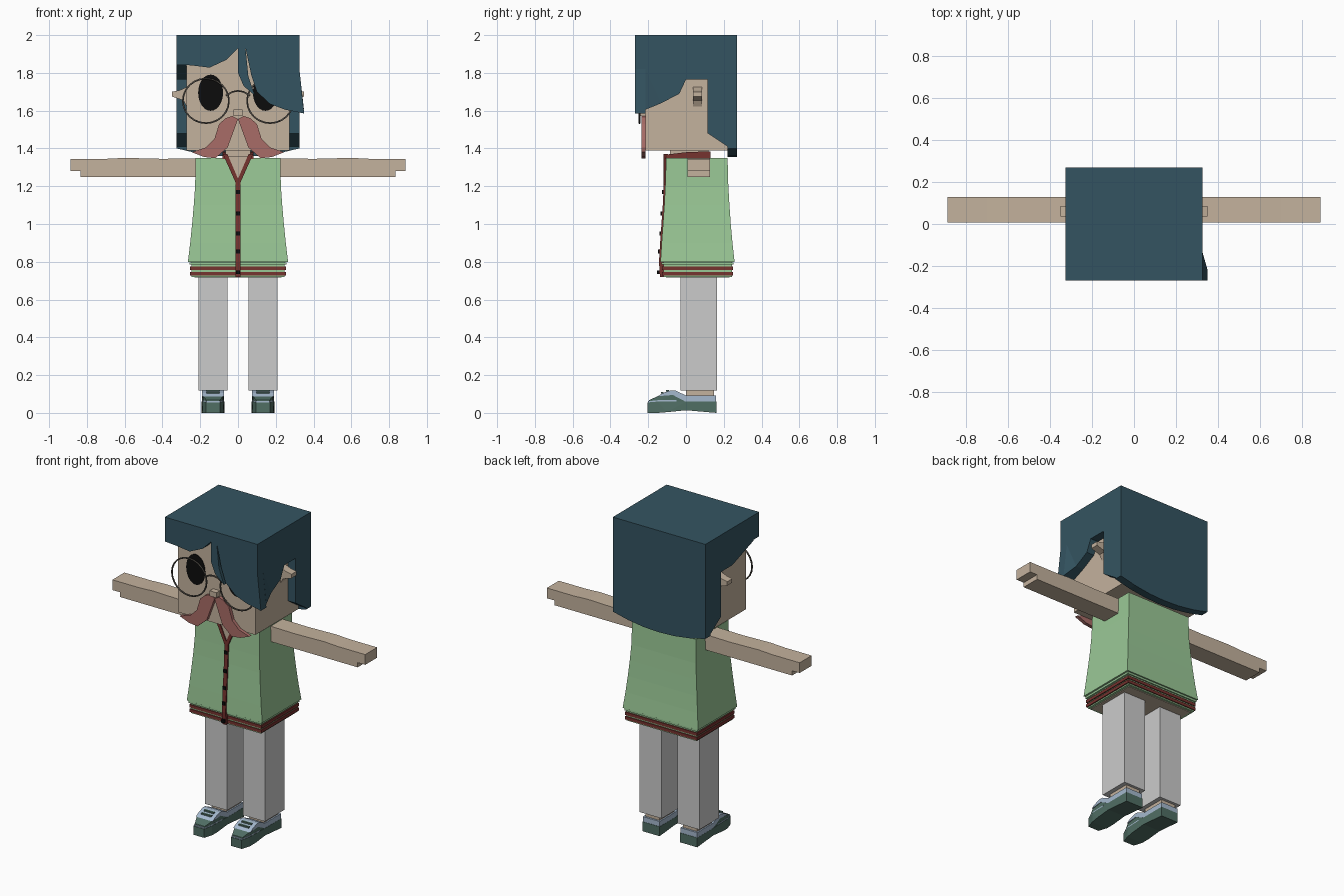
import bpy, bmesh, math

cube = bpy.data.objects.get("Cube")
if cube:
    bpy.data.objects.remove(cube, do_unlink=True)


def material(name, r, g, b):
    lin = [((c / 255 + 0.055) / 1.055) ** 2.4 for c in (r, g, b)] + [1]
    m = bpy.data.materials.new(name)
    m.use_nodes = True
    m.diffuse_color = lin
    m.node_tree.nodes["Principled BSDF"].inputs["Base Color"].default_value = lin
    return m


SKIN = material("skin", 196, 178, 157)
HAIR = material("hair blue", 52, 84, 97)
GREEN = material("vest green", 154, 200, 150)
RED = material("trim red", 118, 51, 47)
ROSE = material("moustache rose", 168, 108, 103)
GREY = material("trouser grey", 203, 203, 203)
BLACK = material("black", 12, 12, 12)
WIRE = material("spectacle wire", 80, 76, 70)
SOLE = material("shoe green", 80, 110, 100)
UPPER = material("shoe blue", 165, 185, 206)


def finish(name, bm, mat):
    bmesh.ops.recalc_face_normals(bm, faces=bm.faces)
    me = bpy.data.meshes.new(name)
    bm.to_mesh(me)
    bm.free()
    me.materials.append(mat)
    ob = bpy.data.objects.new(name, me)
    bpy.context.collection.objects.link(ob)
    return ob


def prism(name, axis, pts, lo, hi, mat, tweak=None):
    """Extrude a flat outline along an axis; tweak may move each vertex."""
    bm = bmesh.new()
    k = "xyz".index(axis)

    def place(p, d):
        q = list(p)
        q.insert(k, d)
        return q
    face = bm.faces.new([bm.verts.new(place(p, lo)) for p in pts])
    out = bmesh.ops.extrude_face_region(bm, geom=[face])
    for v in out["geom"]:
        if isinstance(v, bmesh.types.BMVert):
            v.co[k] = hi
    if tweak:
        for v in bm.verts:
            tweak(v.co)
        bmesh.ops.triangulate(bm, faces=bm.faces)
    return finish(name, bm, mat)


def loft(name, sections, mat):
    """Stack rectangles given as height, x range and y range."""
    bm = bmesh.new()
    rings = [[bm.verts.new(c) for c in ((x0, y0, z), (x1, y0, z), (x1, y1, z), (x0, y1, z))]
             for z, x0, x1, y0, y1 in sections]
    for a, b in zip(rings, rings[1:]):
        for i in range(4):
            j = (i + 1) % 4
            bm.faces.new((a[i], a[j], b[j], b[i]))
    bm.faces.new(rings[0])
    bm.faces.new(rings[-1])
    return finish(name, bm, mat)


def box(name, x0, x1, y0, y1, z0, z1, mat):
    return loft(name, [(z0, x0, x1, y0, y1), (z1, x0, x1, y0, y1)], mat)


def wire(name, pts, closed, radius=0.005):
    cu = bpy.data.curves.new(name, "CURVE")
    cu.dimensions = "3D"
    cu.bevel_depth = radius
    cu.bevel_resolution = 1
    sp = cu.splines.new("POLY")
    sp.points.add(len(pts) - 1)
    for p, co in zip(sp.points, pts):
        p.co = (*co, 1)
    sp.use_cyclic_u = closed
    cu.materials.append(WIRE)
    ob = bpy.data.objects.new(name, cu)
    bpy.context.collection.objects.link(ob)


def circle(cx, cz, rx, rz, n):
    return [(cx + rx * math.cos(t), cz + rz * math.sin(t))
            for t in (2 * math.pi * i / n for i in range(n))]


SIDES = (("left", 1), ("right", -1))

# Head and hair
box("head", -0.272, 0.272, -0.215, 0.225, 1.39, 1.96, SKIN)
box("hair_top", -0.325, 0.325, -0.27, 0.27, 1.94, 2.0, HAIR)
prism("fringe", "y", [(-0.325, 2), (-0.325, 1.845), (-0.25, 1.84), (-0.15, 1.828),
      (-0.06, 1.87), (0, 1.93), (0, 1.8), (0.03, 1.73), (0.09, 1.68), (0.055, 1.78),
      (0.04, 1.93), (0.07, 1.79), (0.1, 1.7), (0.17, 1.635), (0.25, 1.605), (0.35, 1.585),
      (0.325, 1.82), (0.325, 2)], -0.27, -0.215, HAIR)
back = [(0.325 * t, 1.4 - 0.045 * (1 - t * t)) for t in (-1, -0.67, -0.33, 0, 0.33, 0.67, 1)]
prism("hair_back", "y", [(-0.325, 2)] + back + [(0.325, 2)], 0.22, 0.27, HAIR)


def flare(co):
    if co.x > 0.32 and co.y < -0.2 and co.z < 1.7:
        co.x += 0.024


rear = [(0.0, 1.765), (0.115, 1.765), (0.115, 1.48), (0.22, 1.41), (0.22, 2)]
prism("hair_side_left", "x", [(-0.215, 2), (-0.215, 1.82), (-0.215, 1.605), (-0.13, 1.64),
      (-0.035, 1.69)] + rear, 0.272, 0.325, HAIR, flare)
prism("hair_side_right", "x", [(-0.215, 2), (-0.215, 1.84)] + rear, -0.325, -0.272, HAIR)

# Face
box("nose", -0.024, 0.024, -0.25, -0.21, 1.572, 1.605, SKIN)
for side, s in SIDES:
    prism(side + "_eye", "y", circle(s * 0.145, 1.695, 0.066, 0.096, 24), -0.219, -0.214, BLACK)
    wire(side + "_lens_rim", [(x, -0.246, z) for x, z in
         circle(s * 0.17, 1.652, 0.122, 0.118, 24)], True)
    prism(side + "_moustache", "y", [(s * x, z) for x, z in (
        (0, 1.555), (0.03, 1.572), (0.065, 1.56), (0.1, 1.53), (0.125, 1.45), (0.17, 1.405),
        (0.245, 1.38), (0.18, 1.355), (0.12, 1.348), (0.055, 1.405), (0.02, 1.5))],
        -0.236, -0.214, ROSE)
    prism(side + "_ear", "y", [(s * x, z) for x, z in (
        (0.26, 1.73), (0.31, 1.708), (0.35, 1.7), (0.35, 1.675), (0.29, 1.655), (0.26, 1.6))],
        0.036, 0.086, SKIN)
wire("spectacle_bridge", [(x, -0.246, 1.705 - 6 * x * x) for x in
     (-0.065, -0.03, 0, 0.03, 0.065)], False)

# Vest body, described by height, half width, front and back
body = [(0.8, 0.265, -0.135, 0.257), (0.9, 0.253, -0.129, 0.246), (1.0, 0.243, -0.122, 0.237),
        (1.1, 0.234, -0.115, 0.23), (1.2, 0.227, -0.11, 0.224), (1.35, 0.224, -0.105, 0.22)]
loft("vest", [(z, -w, w, f, b) for z, w, f, b in body], GREEN)
box("vest_hem", -0.246, 0.246, -0.12, 0.244, 0.72, 0.8, GREEN)
box("hem_lip", -0.257, 0.257, -0.13, 0.252, 0.785, 0.797, GREEN)
for i, z in enumerate((0.728, 0.756)):
    box(f"hem_stripe_{i + 1}", -0.253, 0.253, -0.126, 0.25, z, z + 0.019, RED)
box("hem_underside", -0.23, 0.23, -0.105, 0.23, 0.716, 0.722, SKIN)

# Button strip, neckline and collar
strip = [(0.72, 0, -0.13, 0)] + body[:-1] + [(1.225, 0, -0.109, 0)]
loft("button_strip", [(z, -0.013, 0.013, f - 0.008, f + 0.03) for z, _, f, _ in strip], RED)
for i, z in enumerate((0.745, 0.855, 0.95, 1.055, 1.17)):
    f = -0.112 - 0.027 * (1.2 - z) / 0.4
    box(f"button_{i + 1}", -0.01, 0.01, f - 0.012, f + 0.01, z - 0.01, z + 0.01, BLACK)
prism("chest", "y", [(0, 1.225), (0.065, 1.36), (-0.065, 1.36)], -0.113, -0.1, SKIN)
box("neck", -0.065, 0.065, -0.085, 0.12, 1.3, 1.4, SKIN)
for side, s in SIDES:
    prism(side + "_neckline", "y", [(s * x, z) for x, z in (
        (0, 1.205), (0.013, 1.22), (0.08, 1.37), (0.056, 1.37), (0, 1.24))],
        -0.119, -0.095, RED)
    prism(side + "_collar", "x", [(-0.11, 1.345), (-0.1, 1.368), (0.0, 1.38),
          (0.125, 1.385), (0.125, 1.345)], s * 0.062, s * 0.082, RED)
box("collar_back", -0.082, 0.082, 0.11, 0.13, 1.345, 1.385, RED)


# Arms, legs and shoes
def taper_toe(cx):
    def tweak(co):
        if co.y < -0.13:
            co.x = cx + (co.x - cx) * (0.62 if co.y < -0.19 else 0.92)
    return tweak


for side, s in SIDES:
    prism(side + "_arm", "y", [(s * x, z) for x, z in (
        (0.2, 1.25), (0.835, 1.25), (0.835, 1.28), (0.888, 1.28), (0.888, 1.345),
        (0.7, 1.345), (0.6, 1.35), (0.4, 1.345), (0.2, 1.348))], 0.008, 0.128, SKIN)
    a, b = sorted((s * 0.055, s * 0.21))
    box(side + "_trouser_leg", a, b, -0.03, 0.165, 0.118, 0.73, GREY)
    c = s * 0.132
    box(side + "_ankle", c - 0.05, c + 0.05, 0, 0.148, 0.06, 0.125, SKIN)
    toe = taper_toe(c)
    prism(side + "_sole", "x", [(-0.205, 0), (-0.205, 0.055), (-0.15, 0.06), (0, 0.06),
          (0.162, 0.06), (0.162, 0), (0, 0.014), (-0.1, 0.004), (-0.15, 0)],
          c - 0.06, c + 0.06, SOLE, toe)
    prism(side + "_welt", "x", [(-0.202, 0.054), (-0.202, 0.062), (-0.15, 0.067),
          (-0.05, 0.067), (-0.05, 0.054), (-0.15, 0.054)], c - 0.058, c + 0.058, UPPER, toe)
    prism(side + "_toe_cap", "x", [(-0.198, 0.06), (-0.195, 0.068), (-0.15, 0.088),
          (-0.07, 0.1), (0.0, 0.066), (0.0, 0.055), (-0.15, 0.058)],
          c - 0.057, c + 0.057, SOLE, toe)
    prism(side + "_shoe_upper", "x", [(-0.15, 0.088), (-0.125, 0.104), (-0.08, 0.12),
          (-0.055, 0.118), (0, 0.092), (0.16, 0.092), (0.16, 0.058), (0.0, 0.058),
          (-0.07, 0.095)], c - 0.059, c + 0.059, UPPER)
    for i, (y, z) in enumerate(((-0.125, 0.102), (-0.098, 0.112))):
        box(f"{side}_lace_{i + 1}", c - 0.035, c + 0.035, y - 0.007, y + 0.007,
            z, z + 0.009, SOLE)
